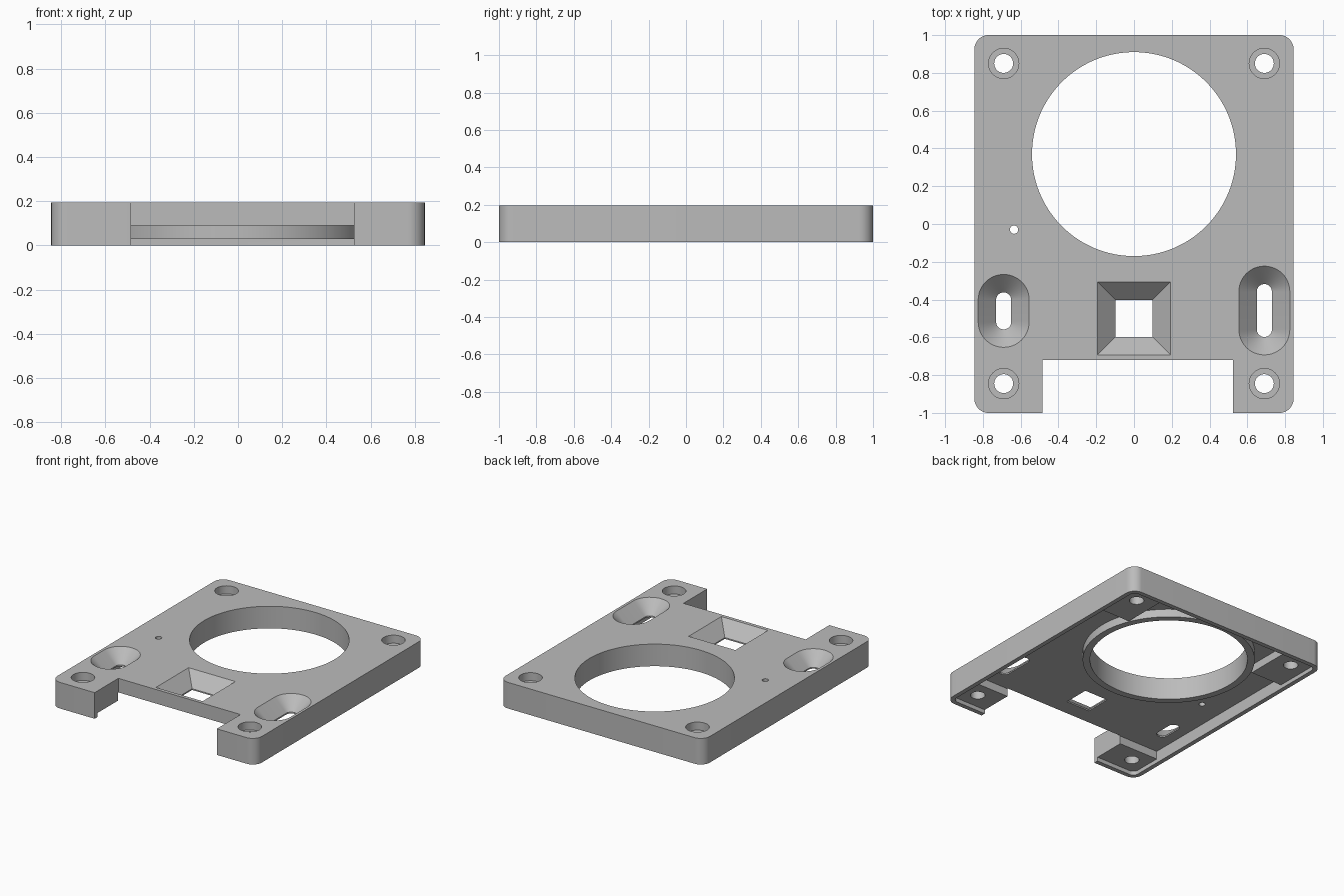
import bpy
import bmesh
from math import sin, cos, pi

if "Cube" in bpy.data.objects:
    bpy.data.objects.remove(bpy.data.objects["Cube"], do_unlink=True)

TOP, ROOF, LEDGE = 0.195, 0.09, 0.03   # plate top, cavity roof, pad underside
LOW, HIGH = -0.2, 0.4                  # overshoot for cutters

grey = bpy.data.materials.new("plain grey")
grey.use_nodes = True
grey.diffuse_color = (0.5, 0.5, 0.5, 1)
grey.node_tree.nodes["Principled BSDF"].inputs["Base Color"].default_value = (0.5, 0.5, 0.5, 1)


def loft(name, cx, cy, sections, steps=12):
    """Solid through rounded rectangles given as (half_x, half_y, radius, z)."""
    bm = bmesh.new()
    rings = []
    for hx, hy, r, z in sections:
        ring = []
        for k, (sx, sy) in enumerate([(1, 1), (-1, 1), (-1, -1), (1, -1)]):
            count = steps if r > 0 else 0
            for i in range(count + 1):
                a = (k + (i / count if count else 0)) * pi / 2
                ring.append(bm.verts.new((cx + sx * (hx - r) + r * cos(a),
                                          cy + sy * (hy - r) + r * sin(a), z)))
        rings.append(ring)
    n = len(rings[0])
    for lower, upper in zip(rings, rings[1:]):
        for i in range(n):
            j = (i + 1) % n
            bm.faces.new((lower[i], lower[j], upper[j], upper[i]))
    bm.faces.new(rings[0][::-1])
    bm.faces.new(rings[-1])
    bmesh.ops.remove_doubles(bm, verts=bm.verts, dist=0.00001)
    bmesh.ops.recalc_face_normals(bm, faces=bm.faces)
    mesh = bpy.data.meshes.new(name)
    bm.to_mesh(mesh)
    bm.free()
    mesh.materials.append(grey)
    obj = bpy.data.objects.new(name, mesh)
    bpy.context.collection.objects.link(obj)
    return obj


def box(name, x0, x1, y0, y1, z0, z1):
    hx, hy = (x1 - x0) / 2, (y1 - y0) / 2
    return loft(name, x0 + hx, y0 + hy, [(hx, hy, 0, z0), (hx, hy, 0, z1)])


def cylinder(name, x, y, r, z0, z1, steps=12):
    return loft(name, x, y, [(r, r, r, z0), (r, r, r, z1)], steps)


def subtract(target, cutter):
    cutter.hide_render = True
    mod = target.modifiers.new("cut", 'BOOLEAN')
    mod.operation, mod.solver, mod.object = 'DIFFERENCE', 'EXACT', cutter
    bpy.context.view_layer.objects.active = target
    bpy.ops.object.modifier_apply(modifier=mod.name)
    bpy.data.objects.remove(cutter, do_unlink=True)


# Plate with rounded corners
plate = loft("mounting_plate", 0, 0, [(0.845, 1, 0.075, 0), (0.845, 1, 0.075, TOP)])

# Underside cavity, leaving corner pads and the collar around the large bore
cavity = loft("cavity", 0, 0, [(0.812, 0.967, 0.042, LOW), (0.812, 0.967, 0.042, ROOF)])
subtract(cavity, cylinder("collar", 0, 0.37, 0.59, LEDGE, HIGH, 32))
subtract(cavity, box("front_pads", -2, 2, -2, -0.725, LEDGE, HIGH))
for side in (-1, 1):
    x0, x1 = sorted((side * 0.55, side * 2))
    subtract(cavity, box("back_pad", x0, x1, 0.6, 2, LEDGE, HIGH))
subtract(plate, cavity)

# Large bore, front notch and small pin hole
subtract(plate, cylinder("bore", 0, 0.37, 0.54, LOW, HIGH, 32))
subtract(plate, box("notch", -0.485, 0.525, -2, -0.72, LOW, HIGH))
subtract(plate, cylinder("pin_hole", -0.635, -0.03, 0.022, LOW, HIGH, 6))

# Counterbored corner screw holes
for x in (-0.69, 0.69):
    for y in (-0.845, 0.85):
        subtract(plate, cylinder("screw_hole", x, y, 0.05, LOW, HIGH))
        subtract(plate, cylinder("counterbore", x, y, 0.08, TOP - 0.06, HIGH))


# Flared openings: straight below, widening to the top face
def flared(name, x, y, hx, hy, rounded):
    sections = []
    for grow, z in ((0, LOW), (0, 0.1), (0.095, TOP), (0.105, TOP + 0.01)):
        sections.append((hx + grow, hy + grow, hx + grow if rounded else 0, z))
    subtract(plate, loft(name, x, y, sections))


flared("right_slot", -0.69, -0.46, 0.04, 0.098, True)
flared("left_slot", 0.69, -0.458, 0.04, 0.14, True)
flared("square_window", 0, -0.5, 0.098, 0.098, False)

# Smooth curved walls, crisp edges
bpy.ops.object.select_all(action='DESELECT')
plate.select_set(True)
bpy.context.view_layer.objects.active = plate
bpy.ops.object.shade_smooth_by_angle(angle=pi / 7)
